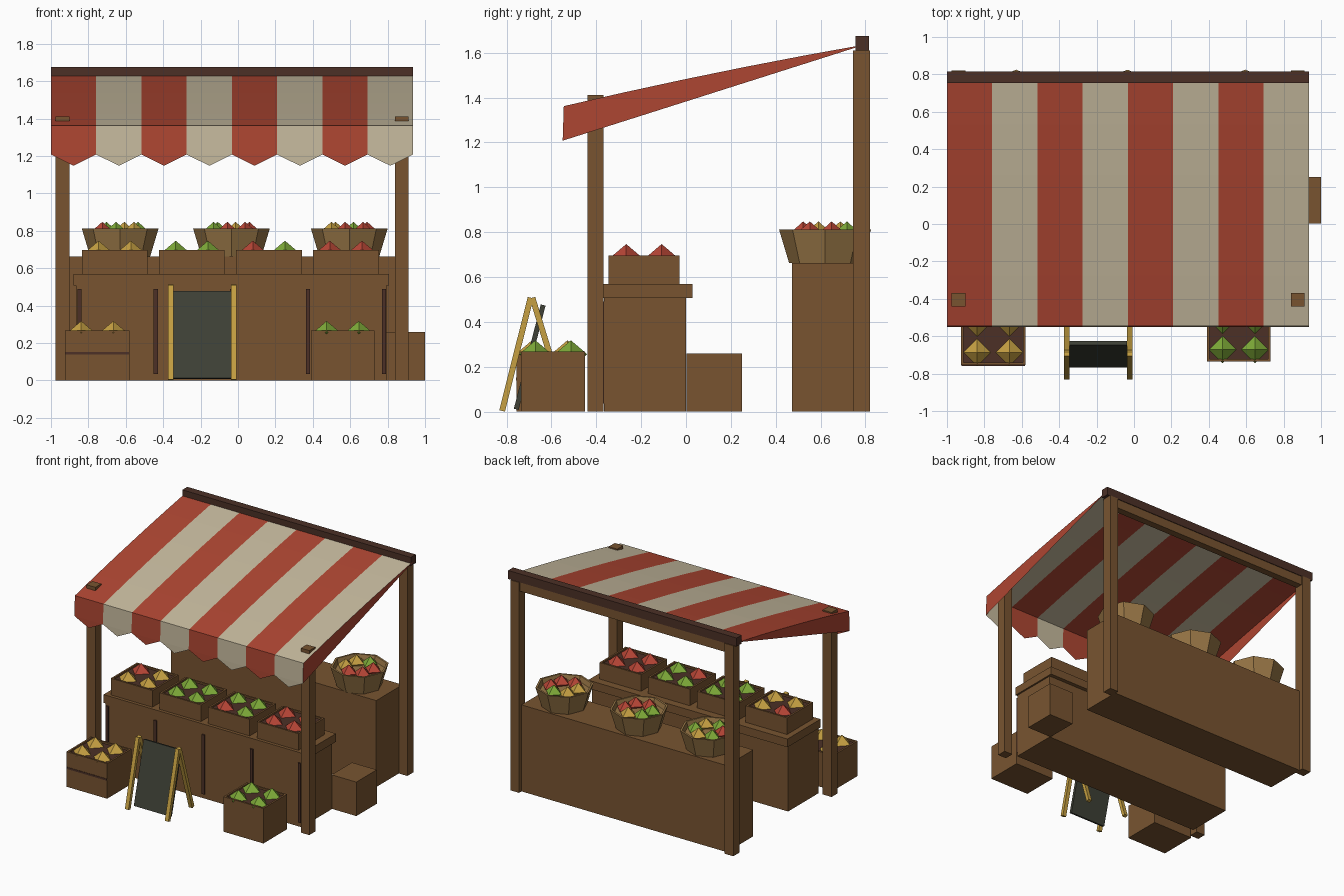
import bpy, bmesh, math
from mathutils import Vector

if "Cube" in bpy.data.objects:
    bpy.data.objects.remove(bpy.data.objects["Cube"])


def material(name, r, g, b):
    """Flat colour given as sRGB bytes, stored as linear values."""
    def lin(c):
        c /= 255
        return c / 12.92 if c < 0.04 else ((c + 0.055) / 1.055) ** 2.4
    col = (lin(r), lin(g), lin(b), 1)
    m = bpy.data.materials.new(name)
    m.use_nodes = True
    m.diffuse_color = col
    m.node_tree.nodes["Principled BSDF"].inputs["Base Color"].default_value = col
    return m


WOOD = material("brown wood", 120, 84, 48)
DARK = material("dark wood", 76, 48, 38)
WICKER = material("wicker", 152, 118, 70)
RED = material("awning red", 174, 70, 50)
CREAM = material("awning cream", 198, 186, 158)
GOLD = material("golden yellow", 198, 160, 66)
GREEN = material("fruit green", 126, 170, 56)
TOMATO = material("fruit red", 184, 70, 54)
SLATE = material("slate", 62, 64, 54)


def finish(name, bm, *mats):
    me = bpy.data.meshes.new(name)
    bm.to_mesh(me)
    bm.free()
    for m in mats:
        me.materials.append(m)
    ob = bpy.data.objects.new(name, me)
    bpy.context.collection.objects.link(ob)
    return ob


def box(name, x, y, z, mat):
    """Box from (min, max) ranges."""
    bm = bmesh.new()
    bmesh.ops.create_cube(bm, size=1)
    for v in bm.verts:
        v.co = [(a + b) / 2 + c * (b - a) for (a, b), c in zip((x, y, z), v.co)]
    return finish(name, bm, mat)


def slanted(name, x, low, high, thick, mat):
    """Flat bar leaning in y from low (y, z) to high (y, z)."""
    ob = box(name, x, (-thick / 2, thick / 2), (0, math.dist(low, high)), mat)
    ob.location = (0, *low)
    ob.rotation_euler.x = -math.atan2(high[0] - low[0], high[1] - low[1])
    return ob


def fruit(name, x, y, z, r, h, mat):
    """Eight-faced fruit."""
    bm = bmesh.new()
    for s in (-1, 1):
        for d in ((r, 0, 0), (0, r, 0), (0, 0, h)):
            bm.verts.new(Vector((x, y, z)) + s * Vector(d))
    bmesh.ops.convex_hull(bm, input=bm.verts[:])
    finish(name, bm, mat)


def crate(name, x, y, z, mats):
    """Open crate with four plank walls, dark filling and four fruits."""
    t = 0.014
    for side, i in (("left", 1), ("right", 0)):
        wx = (x[i] - t, x[i]) if i else (x[i], x[i] + t)
        box(f"{name}_{side}_wall", wx, y, z, WOOD)
    inner = (x[0] + t, x[1] - t)
    box(f"{name}_front_wall", inner, (y[0], y[0] + t), z, WOOD)
    box(f"{name}_back_wall", inner, (y[1] - t, y[1]), z, WOOD)
    box(f"{name}_floor", inner, (y[0] + t, y[1] - t), (z[0], z[0] + t), WOOD)
    top = z[1] - 0.012
    box(f"{name}_filling", inner, (y[0] + t, y[1] - t), (top - 0.02, top), DARK)
    cx, cy = sum(x) / 2, sum(y) / 2
    spots = [(-1, -1), (1, -1), (-1, 1), (1, 1)]
    for n, ((sx, sy), m) in enumerate(zip(spots, mats)):
        fruit(f"{name}_fruit_{n + 1}", cx + sx * 0.086, cy + sy * 0.079,
              top, 0.073, 0.062, m)


def basket(name, cx, cy, mats):
    """Eight-sided flared basket with a ring of fruits."""
    bm = bmesh.new()
    rings = []
    for r, z in ((0.16, 0.662), (0.205, 0.812), (0.19, 0.812), (0.18, 0.775)):
        rings.append([bm.verts.new((cx + r * math.cos(k * math.pi / 4),
                                    cy + r * math.sin(k * math.pi / 4), z))
                      for k in range(8)])
    for a, b in zip(rings, rings[1:]):
        for k in range(8):
            j = (k + 1) % 8
            bm.faces.new((a[k], a[j], b[j], b[k]))
    bm.faces.new(rings[0][::-1])
    bm.faces.new(rings[-1])
    finish(name, bm, WICKER)
    for n in range(6):
        a = n * math.pi / 3 + 0.3
        fruit(f"{name}_fruit_{n + 1}", cx + 0.1 * math.cos(a),
              cy + 0.1 * math.sin(a), 0.79, 0.065, 0.058, mats[n % len(mats)])


# Posts and back beams
for side, x in (("right", (-0.975, -0.90)), ("left", (0.84, 0.912))):
    box(f"front_post_{side}", x, (-0.44, -0.368), (0, 1.412), WOOD)
    box(f"back_post_{side}", x, (0.745, 0.82), (0, 1.61), WOOD)
box("back_rail", (-0.90, 0.84), (0.755, 0.81), (1.54, 1.61), WOOD)
box("ridge_beam", (-1.0, 0.935), (0.755, 0.815), (1.61, 1.675), DARK)

# Striped awning with scalloped valance and side panels
STRIPES, X0, X1 = 8, -1.0, 0.935
width = (X1 - X0) / STRIPES
back, front, hem = (0.80, 1.637), (-0.545, 1.362), (-0.55, 1.208)
slope = []
for k in range(6):
    t = k / 5
    slope.append((back[0] + t * (front[0] - back[0]),
                  back[1] + t * (front[1] - back[1]) + 0.04 * t * (1 - t)))
bm = bmesh.new()
for s in range(STRIPES):
    a, b = X0 + s * width, X0 + (s + 1) * width
    rows = [[bm.verts.new((x, *p)) for x in (a, b)] for p in slope + [hem]]
    for p, q in zip(rows, rows[1:]):
        bm.faces.new((p[0], q[0], q[1], p[1])).material_index = s % 2
    tip = bm.verts.new(((a + b) / 2, hem[0], hem[1] - 0.06))
    bm.faces.new((rows[-1][0], tip, rows[-1][1])).material_index = s % 2
for x in (X0, X1):
    edge = slope + [hem]
    bm.faces.new([bm.verts.new((x, *p)) for p in (edge if x < 0 else edge[::-1])])
finish("awning", bm, RED, CREAM)

# Front counter with dark battens
box("front_counter", (-0.865, 0.795), (-0.365, 0.0), (0, 0.507), WOOD)
box("counter_top", (-0.88, 0.808), (-0.37, 0.03), (0.507, 0.57), WOOD)
for n in range(5):
    x = -0.847 + n * 0.407
    box(f"counter_batten_{n + 1}", (x - 0.011, x + 0.011), (-0.376, -0.364),
        (0.035, 0.49), DARK)

# Back counter and side box
box("back_counter", (-0.90, 0.84), (0.472, 0.79), (0, 0.662), WOOD)
box("side_box", (0.79, 1.0), (0.003, 0.25), (0, 0.26), WOOD)

# Crates on the counter
fills = ([GOLD, GOLD, TOMATO, GOLD], [GREEN] * 4,
         [TOMATO, GREEN, GREEN, GREEN], [TOMATO] * 4)
for n, mats in enumerate(fills):
    x = -0.835 + n * 0.412
    crate(f"counter_crate_{n + 1}", (x, x + 0.352), (-0.345, -0.03),
          (0.57, 0.697), mats)

# Crates on the ground
crate("ground_crate_right", (-0.925, -0.58), (-0.755, -0.46), (0, 0.268), [GOLD] * 4)
box("crate_gap", (-0.923, -0.582), (-0.758, -0.754), (0.138, 0.152), DARK)
crate("ground_crate_left", (0.39, 0.73), (-0.735, -0.45), (0, 0.268), [GREEN] * 4)

# Baskets on the back counter
basket("basket_right", -0.63, 0.62, [GREEN, GOLD, GREEN, TOMATO, GREEN, GOLD])
basket("basket_middle", -0.035, 0.62, [TOMATO, GOLD, GREEN, GREEN, TOMATO, TOMATO])
basket("basket_left", 0.595, 0.62, [TOMATO, GREEN, GOLD, GOLD, TOMATO, TOMATO])

# Folding sign board
for side, x in (("right", (-0.375, -0.345)), ("left", (-0.037, -0.007))):
    slanted(f"sign_front_leg_{side}", x, (-0.82, 0.003), (-0.693, 0.508), 0.026, GOLD)
    slanted(f"sign_back_leg_{side}", x, (-0.53, 0.003), (-0.685, 0.508), 0.026, GOLD)
slanted("sign_panel", (-0.345, -0.037), (-0.757, 0.01), (-0.637, 0.475), 0.022, SLATE)
